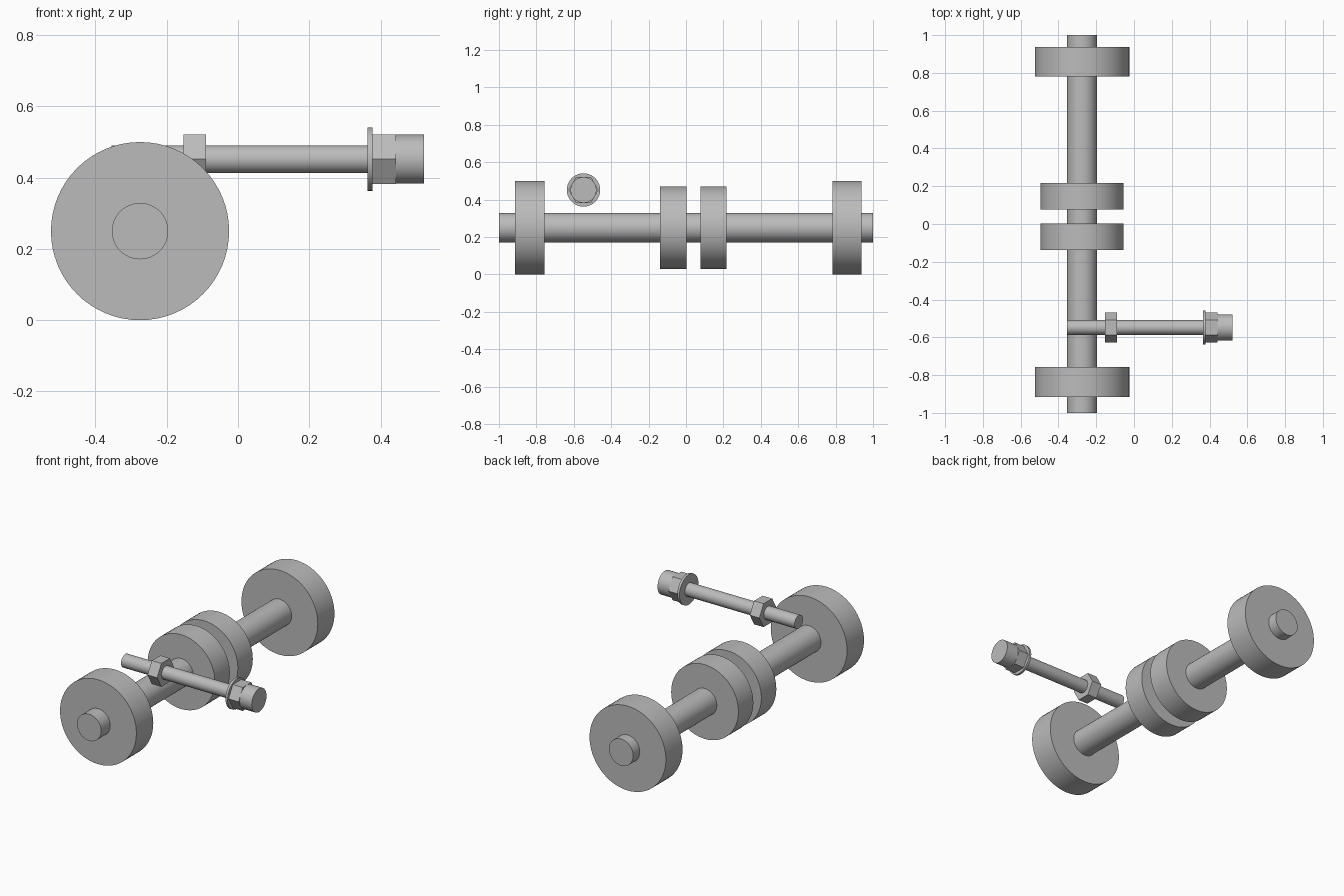
import bpy
import math
from mathutils import Vector

cube = bpy.data.objects.get("Cube")
if cube:
    bpy.data.objects.remove(cube, do_unlink=True)

steel = bpy.data.materials.new("grey_steel")
steel.use_nodes = True
GREY = (0.5, 0.5, 0.5, 1)
steel.diffuse_color = GREY
steel.node_tree.nodes["Principled BSDF"].inputs["Base Color"].default_value = GREY

AXLE_X, AXLE_Z = -0.275, 0.25
BOLT_Y, BOLT_Z = -0.548, 0.452


def rod(name, axis, start, end, radius, sides=64):
    """Closed cylinder or prism along the axle (y) or the bolt (x)."""
    mid = (start + end) / 2
    if axis == "y":
        place, turn = Vector((AXLE_X, mid, AXLE_Z)), (math.pi / 2, 0, 0)
    else:
        place, turn = Vector((mid, BOLT_Y, BOLT_Z)), (0, math.pi / 2, 0)
    bpy.ops.mesh.primitive_cylinder_add(vertices=sides, radius=radius,
                                        depth=end - start, location=place, rotation=turn)
    part = bpy.context.object
    part.name = name
    part.data.materials.append(steel)
    bpy.ops.object.shade_smooth_by_angle(angle=math.radians(30))
    return part


# Axle with two end wheels and a pair of smaller middle wheels
rod("axle", "y", -1, 1, 0.079)
rod("front_wheel", "y", -0.915, -0.757, 0.25)
rod("back_wheel", "y", 0.782, 0.938, 0.25)
rod("front_middle_wheel", "y", -0.138, 0.002, 0.22)
rod("back_middle_wheel", "y", 0.077, 0.217, 0.22)

# Loose bolt: shank, two hex nuts with corners front and back, washer and cap
rod("bolt_shank", "x", -0.355, 0.45, 0.039)
rod("inner_nut", "x", -0.153, -0.09, 0.08, 6)
rod("bolt_washer", "x", 0.364, 0.378, 0.089)
rod("outer_nut", "x", 0.378, 0.443, 0.08, 6)
rod("bolt_cap", "x", 0.443, 0.522, 0.069)
